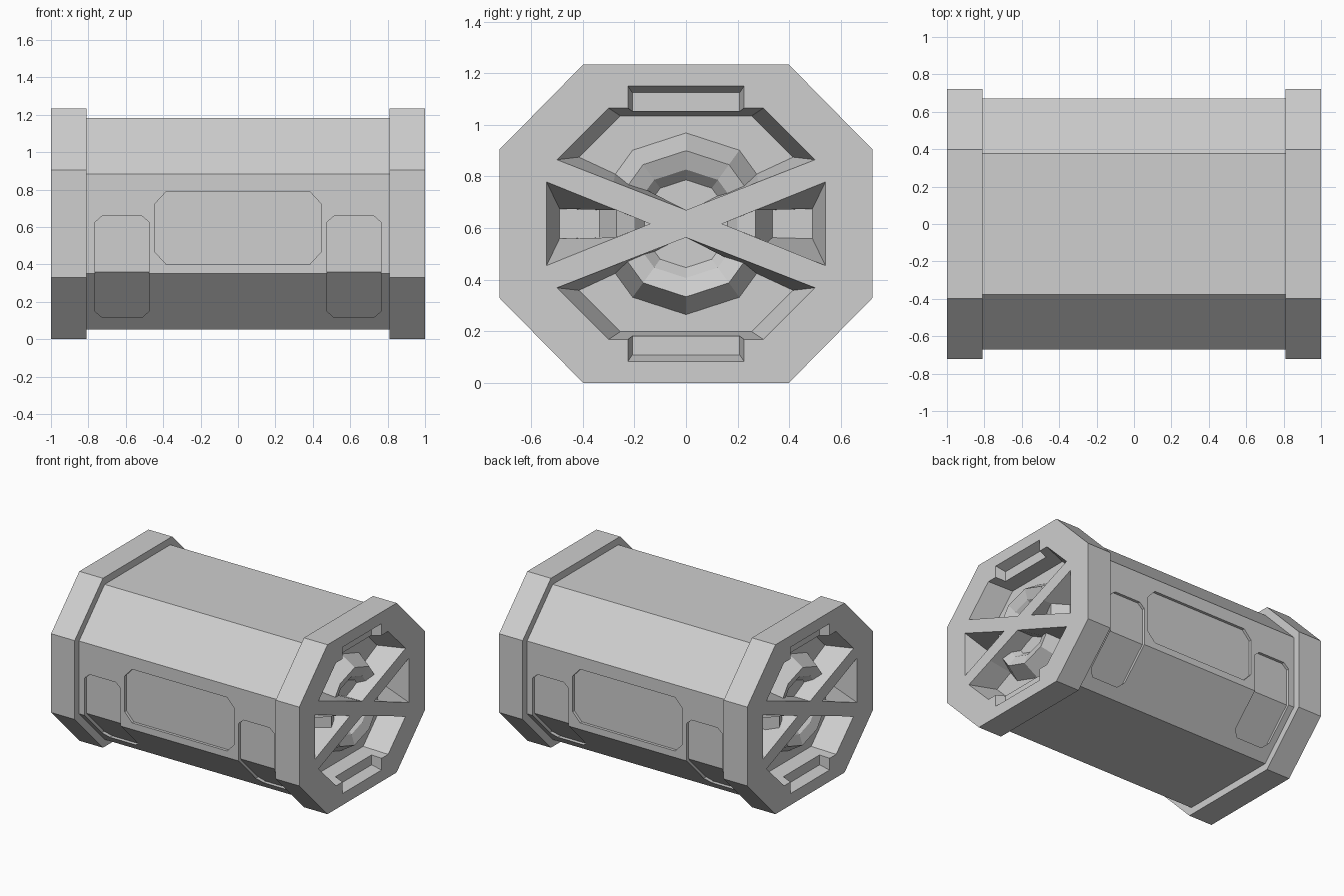
import bpy
import bmesh
import math

if "Cube" in bpy.data.objects:
    bpy.data.objects.remove(bpy.data.objects["Cube"], do_unlink=True)

MID = 0.617          # height of the long axis
END = 1.0            # x of the end faces

grey = bpy.data.materials.new("light_grey")
grey.use_nodes = True
grey.diffuse_color = (0.62, 0.62, 0.62, 1)
grey.node_tree.nodes["Principled BSDF"].inputs["Base Color"].default_value = (0.62, 0.62, 0.62, 1)


def loft(name, solids):
    """Each solid is a list of matching closed sections, capped at both ends."""
    bm = bmesh.new()
    for sections in solids:
        rings = [[bm.verts.new(p) for p in s] for s in sections]
        for a, b in zip(rings, rings[1:]):
            n = len(a)
            for i in range(n):
                j = (i + 1) % n
                bm.faces.new((a[i], a[j], b[j], b[i]))
        bm.faces.new(rings[0][::-1])
        bm.faces.new(rings[-1])
    bmesh.ops.recalc_face_normals(bm, faces=bm.faces)
    mesh = bpy.data.meshes.new(name)
    bm.to_mesh(mesh)
    bm.free()
    mesh.materials.append(grey)
    ob = bpy.data.objects.new(name, mesh)
    bpy.context.collection.objects.link(ob)
    return ob


def apply(ob, mod):
    bpy.context.view_layer.objects.active = ob
    bpy.ops.object.modifier_apply(modifier=mod.name)


def cut(ob, cutter):
    mod = ob.modifiers.new("cut", 'BOOLEAN')
    mod.operation = 'DIFFERENCE'
    mod.solver = 'EXACT'
    mod.object = cutter
    apply(ob, mod)
    bpy.data.objects.remove(cutter, do_unlink=True)


def mirror_x(ob):
    apply(ob, ob.modifiers.new("mirror", 'MIRROR'))


def section(x, points):
    return [(x, y, MID + z) for y, z in points]


def octagon(hy, fy, hz, fz):
    quarter = [(hy, fz), (fy, hz)]
    half = quarter + [(-y, z) for y, z in reversed(quarter)]
    return half + [(-y, -z) for y, z in half]


def prism(name, outline, x0, x1):
    return loft(name, [[section(x0, outline), section(x1, outline)]])


def both(points):
    """Complete a half outline that starts and ends off the y = 0 line."""
    return points + [(-y, z) for y, z in reversed(points)]


# Octagonal body with shallow recessed panels on front and back
body = prism("body", octagon(0.672, 0.378, 0.565, 0.265), -0.83, 0.83)
core = prism("core_cutter", octagon(0.652, 0.37, 0.545, 0.257), -0.9, 0.9)


def panel(x0, x1, z0, z1, cx, cz, side):
    pts = [(x0 + cx, z0), (x1 - cx, z0), (x1, z0 + cz), (x1, z1 - cz),
           (x1 - cx, z1), (x0 + cx, z1), (x0, z1 - cz), (x0, z0 + cz)]
    return [[(x, side * y, z) for x, z in pts] for y in (0.3, 0.8)]


panels = []
for side in (-1, 1):
    panels.append(panel(-0.443, 0.443, 0.40, 0.79, 0.06, 0.065, side))
    for x in (-0.62, 0.62):
        panels.append(panel(x - 0.145, x + 0.145, 0.115, 0.66, 0.04, 0.035, side))
panel_cutter = loft("panel_cutter", panels)
cut(panel_cutter, core)
cut(body, panel_cutter)

# End caps with tapered pockets that leave crossed spokes
caps = prism("end_caps", octagon(0.723, 0.398, MID, 0.287), 0.81, END)


def pocket(lip, floor, depth):
    return loft("pocket_cutter", [[section(END + 0.05, lip), section(END, lip),
                                   section(END - depth, floor)]])


def flip(points, sy, sz):
    return [(y * sy, z * sz) for y, z in points]


wide_lip = both([(0.30, 0.448), (0.50, 0.248), (0.28, 0.162)])
wide_floor = both([(0.255, 0.418), (0.415, 0.258), (0.275, 0.193)])
wide_lip.insert(3, (0, 0.053))
wide_floor.insert(3, (0, 0.053))
side_lip = [(0.14, 0), (0.27, 0.053), (0.54, 0.162), (0.54, -0.162), (0.27, -0.053)]
side_floor = [(0.14, 0), (0.27, 0.052), (0.49, 0.058), (0.49, -0.058), (0.27, -0.052)]
notch_lip = both([(0.225, 0.42), (0.225, 0.533)])
notch_floor = both([(0.208, 0.42), (0.208, 0.508)])
for s in (1, -1):
    cut(caps, pocket(flip(wide_lip, 1, s), flip(wide_floor, 1, s), 0.17))
    cut(caps, pocket(flip(side_lip, s, 1), flip(side_floor, s, 1), 0.17))
    cut(caps, pocket(flip(notch_lip, 1, s), flip(notch_floor, 1, s), 0.07))
mirror_x(caps)


# Ten-sided stepped hubs behind the spokes
def ring(radius, depth):
    angles = [math.tau * i / 10 for i in range(10)]
    return section(END - depth, [(radius * math.sin(a), radius * math.cos(a)) for a in angles])


hubs = loft("end_hubs", [[ring(0.355, 0.175), ring(0.283, 0.06),
                          ring(0.21, 0.085), ring(0.17, 0.13)]])
mirror_x(hubs)
